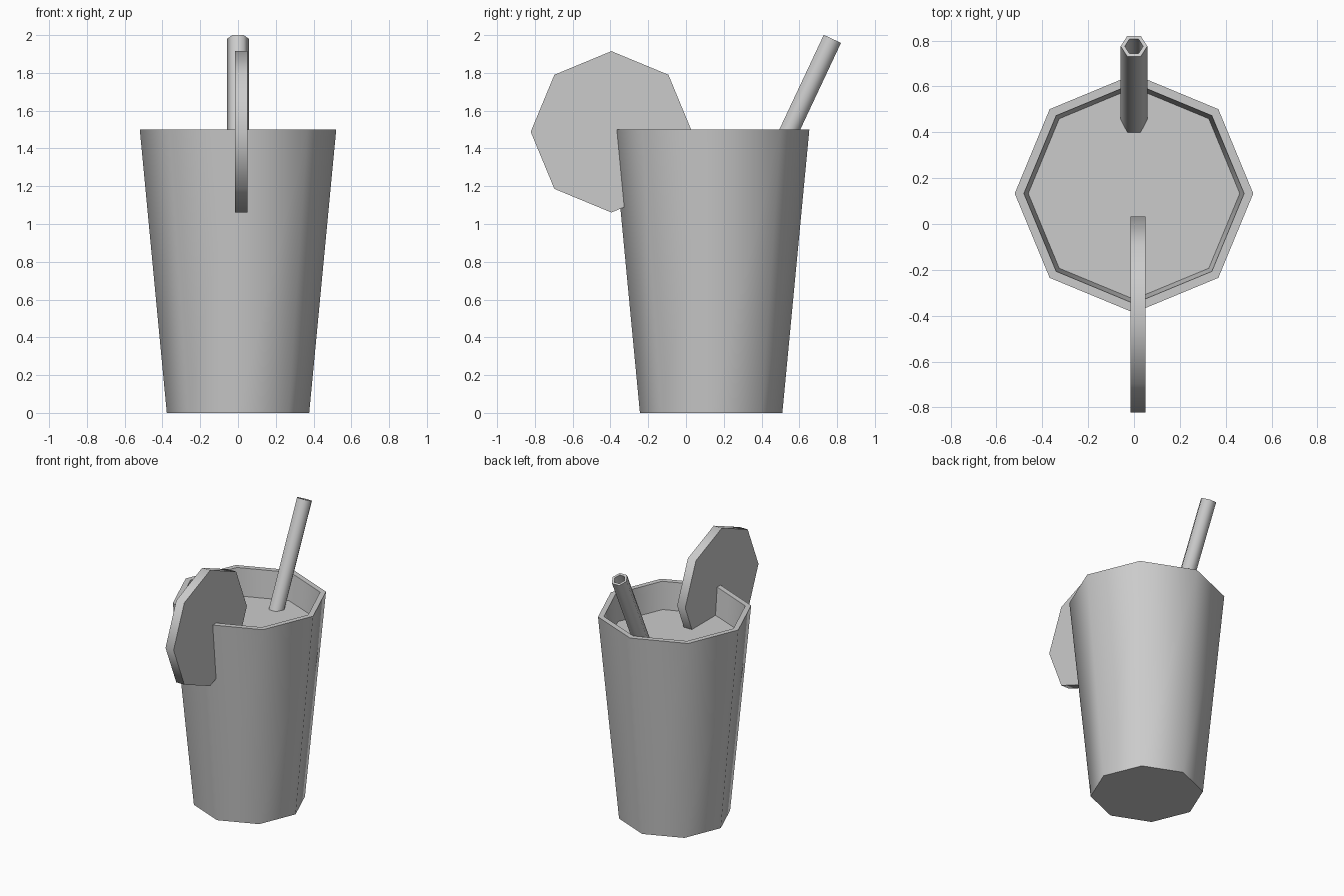
import bpy, bmesh, math
from mathutils import Matrix, Vector

if "Cube" in bpy.data.objects:
    bpy.data.objects.remove(bpy.data.objects["Cube"])


def lathe(name, rings, sides, matrix, closed=False):
    """Join (radius, height) rings around local z; cap both ends or close the loop."""
    bm = bmesh.new()
    loops = []
    for r, z in rings:
        loops.append([bm.verts.new((r * math.cos(2 * math.pi * i / sides),
                                    r * math.sin(2 * math.pi * i / sides), z))
                      for i in range(sides)])
    pairs = list(zip(loops, loops[1:]))
    if closed:
        pairs.append((loops[-1], loops[0]))
    else:
        bm.faces.new(loops[0][::-1])
        bm.faces.new(loops[-1])
    for a, b in pairs:
        for i in range(sides):
            j = (i + 1) % sides
            bm.faces.new((a[i], a[j], b[j], b[i]))
    bmesh.ops.recalc_face_normals(bm, faces=bm.faces)
    mesh = bpy.data.meshes.new(name)
    bm.to_mesh(mesh)
    bm.free()
    obj = bpy.data.objects.new(name, mesh)
    bpy.context.collection.objects.link(obj)
    obj.matrix_world = matrix
    bpy.ops.object.select_all(action='DESELECT')
    bpy.context.view_layer.objects.active = obj
    obj.select_set(True)
    bpy.ops.object.shade_smooth_by_angle(angle=math.radians(65))
    return obj


# tapered glass whose inner wall ends in the drink surface
lathe("glass", [(0.377, 0), (0.52, 1.5), (0.48, 1.5), (0.461, 1.3)], 8,
      Matrix.Translation((0, 0.133, 0)))

# hollow straw leaning towards the back
tilt = math.atan(0.47)
straw_len = 0.80
lathe("straw", [(0.058, -straw_len), (0.058, 0), (0.04, 0), (0.04, -straw_len)], 6,
      Matrix.Translation((0, 0.775, 1.98)) @ Matrix.Rotation(-tilt, 4, 'X'), closed=True)

# fruit slice standing across the front rim
lathe("fruit_slice", [(0.427, -0.033), (0.427, 0.033)], 8,
      Matrix.Translation((0.017, -0.395, 1.488)) @ Matrix.Rotation(math.pi / 2, 4, 'Y'))
